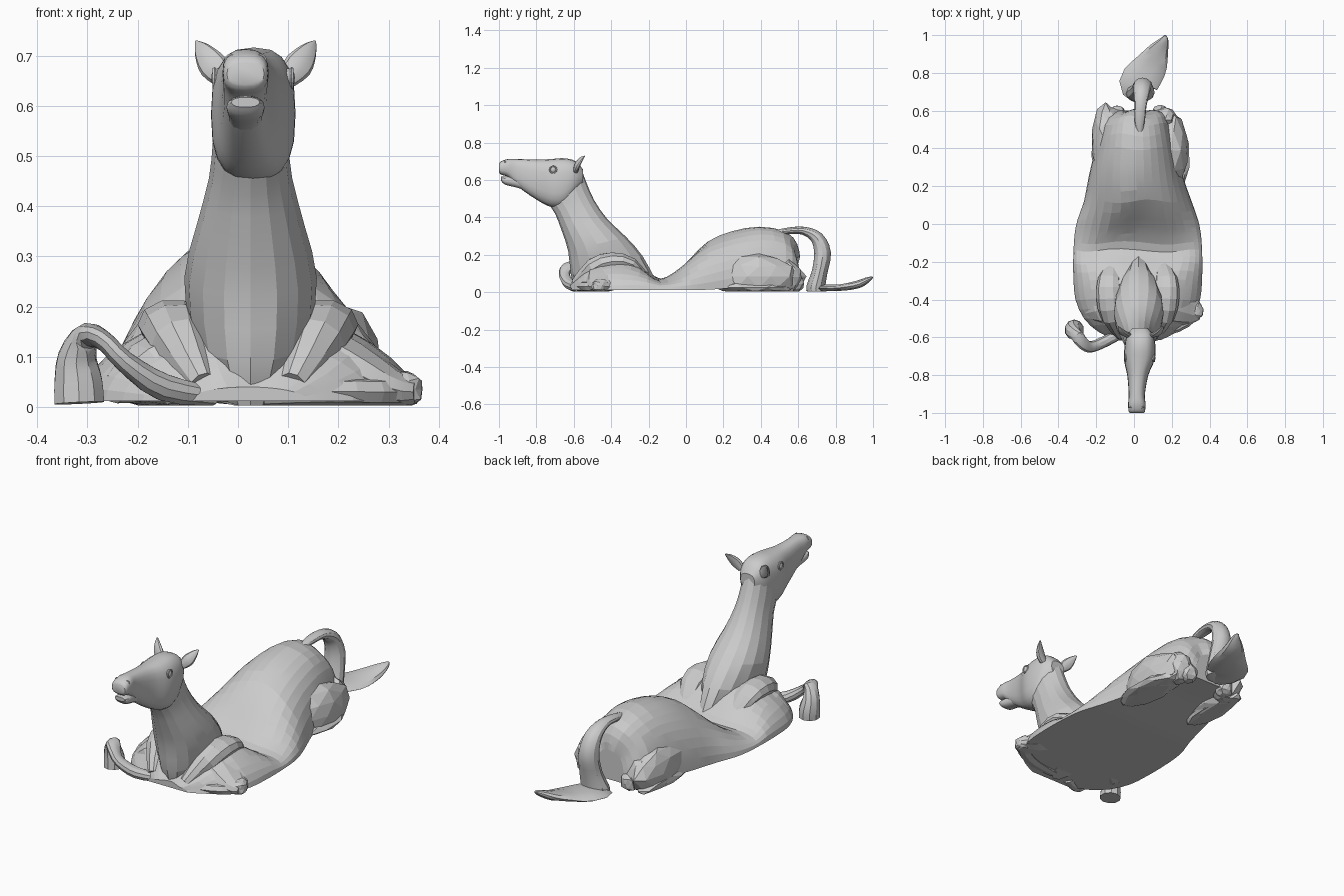
import bpy, bmesh, math, random
from mathutils import Vector

random.seed(4)


def spline(rows, steps):
    """Catmull-Rom interpolation of parameter rows."""
    out = []
    for i in range(len(rows) - 1):
        a, b, c, d = (rows[max(i - 1, 0)], rows[i], rows[i + 1], rows[min(i + 2, len(rows) - 1)])
        for k in range(steps):
            t = k / steps
            out.append([0.5 * (2 * q + (r - p) * t + (2 * p - 5 * q + 4 * r - s) * t * t
                               + (3 * q - p - 3 * r + s) * t ** 3) for p, q, r, s in zip(a, b, c, d)])
    return out + [list(rows[-1])]


def power(v, p):
    return math.copysign(abs(v) ** p, v)


def ring(c, u, v, n, p=1.0):
    angles = [2 * math.pi * i / n for i in range(n)]
    return [c + u * power(math.cos(a), p) + v * power(math.sin(a), p) for a in angles]


def loft(name, rings, smooth=None):
    bm = bmesh.new()
    loops = [[bm.verts.new((q[0], q[1], max(q[2], 0.003))) for q in r] for r in rings]
    n = len(loops[0])
    for a, b in zip(loops, loops[1:]):
        for i in range(n):
            bm.faces.new((a[i], a[(i + 1) % n], b[(i + 1) % n], b[i]))
    bm.faces.new(loops[0])
    bm.faces.new(loops[-1])
    bmesh.ops.recalc_face_normals(bm, faces=bm.faces)
    return finish(name, bm, smooth)


def finish(name, bm, smooth):
    mesh = bpy.data.meshes.new(name)
    bm.to_mesh(mesh)
    bm.free()
    ob = bpy.data.objects.new(name, mesh)
    bpy.context.collection.objects.link(ob)
    if smooth:
        bpy.ops.object.select_all(action='DESELECT')
        ob.select_set(True)
        bpy.context.view_layer.objects.active = ob
        bpy.ops.object.shade_smooth_by_angle(angle=math.radians(smooth))
    return ob


def tube(name, rows, side, steps=3, n=10, smooth=30):
    """Rows are x, y, z, radius along side, radius across."""
    rows = spline(rows, steps)
    pts = [Vector(r[:3]) for r in rows]
    rings = []
    for i, r in enumerate(rows):
        t = (pts[min(i + 1, len(pts) - 1)] - pts[max(i - 1, 0)]).normalized()
        u = Vector(side)
        u = (u - t * u.dot(t)).normalized()
        rings.append(ring(pts[i], u * r[3], t.cross(u) * r[4], n))
    return loft(name, rings, smooth)


def lump(name, c, size, jag=0.0, smooth=None, sub=2):
    """Ellipsoid with optional crumpled surface."""
    bm = bmesh.new()
    bmesh.ops.create_icosphere(bm, subdivisions=sub, radius=1)
    for v in bm.verts:
        k = 1 + random.uniform(-jag, jag)
        v.co = Vector((c[i] + v.co[i] * size[i] * k for i in range(3)))
        v.co.z = max(v.co.z, 0.003)
    return finish(name, bm, smooth)


def vertical_rings(rows, n, p):
    """Rows are y, centre x, half width, top z, bottom z."""
    return [ring(Vector((cx, y, (t + b) / 2)), Vector((w, 0, 0)), Vector((0, 0, (t - b) / 2)), n, p)
            for y, cx, w, t, b in spline(rows, 3)]


# Collapsed torso: y, centre x, half width, height, section exponent
torso = [(0.60, 0.02, 0.09, 0.19, 1), (0.585, 0.02, 0.145, 0.26, 1), (0.53, 0.01, 0.185, 0.325, 0.95),
         (0.40, 0.01, 0.215, 0.35, 0.95), (0.25, 0.01, 0.25, 0.325, 1), (0.12, 0.02, 0.285, 0.275, 1.1),
         (0.02, 0.02, 0.32, 0.185, 1.1), (-0.06, 0.02, 0.335, 0.11, 1), (-0.14, 0.02, 0.34, 0.07, 0.8),
         (-0.21, 0.02, 0.342, 0.115, 0.85), (-0.30, 0.02, 0.34, 0.185, 1.1), (-0.40, 0.02, 0.33, 0.21, 1.2),
         (-0.50, 0.02, 0.285, 0.175, 1.15), (-0.57, 0.02, 0.21, 0.10, 1.1), (-0.615, 0.02, 0.12, 0.04, 1)]
rings = []
for y, cx, w, h, p in spline(torso, 2):
    arc = [math.pi * i / 18 for i in range(19)]
    base = 0.012 + 0.02 * max(0, min(1, (y - 0.1) / 0.3))
    rings.append([(cx + w * power(math.cos(a), p), y + 0.01 * math.sin(5 * a + 9 * y) * math.sin(a),
                   base + (h - base) * abs(math.sin(a)) ** p) for a in arc])
loft("torso", rings, 8)

# Neck: back y, back z, front y, front z, half width
neck = [(-0.16, 0.06, -0.59, 0.0, 0.06), (-0.23, 0.19, -0.615, 0.09, 0.115), (-0.32, 0.295, -0.63, 0.22, 0.132),
        (-0.42, 0.39, -0.665, 0.33, 0.108), (-0.49, 0.49, -0.70, 0.42, 0.083),
        (-0.53, 0.58, -0.735, 0.48, 0.075), (-0.56, 0.66, -0.74, 0.57, 0.068)]
rings = []
for by, bz, fy, fz, w in spline(neck, 2):
    back, front = Vector((0.025, by, bz)), Vector((0.025, fy, fz))
    rings.append(ring((back + front) / 2, Vector((w, 0, 0)), (back - front) / 2, 16, 0.95))
loft("neck", rings, 12)

# Head and lower jaw
head = [(-1.0, 0.015, 0.037, 0.685, 0.642), (-0.988, 0.015, 0.044, 0.70, 0.628),
        (-0.95, 0.015, 0.046, 0.712, 0.615), (-0.90, 0.015, 0.043, 0.712, 0.565),
        (-0.80, 0.02, 0.056, 0.708, 0.495), (-0.72, 0.028, 0.081, 0.712, 0.455),
        (-0.65, 0.032, 0.082, 0.716, 0.46), (-0.59, 0.032, 0.07, 0.70, 0.53), (-0.55, 0.032, 0.04, 0.655, 0.58)]
loft("head", vertical_rings(head, 20, 0.75), 35)
jaw = [(-0.99, 0.015, 0.028, 0.617, 0.597), (-0.968, 0.015, 0.038, 0.62, 0.575),
       (-0.91, 0.015, 0.035, 0.62, 0.56), (-0.86, 0.015, 0.035, 0.61, 0.545)]
loft("lower_jaw", vertical_rings(jaw, 14, 0.85), 35)

# Ears, eyes and nostrils
for s, label in ((-1, "left"), (1, "right")):
    ear = [(0.058, -0.59, 0.65, 0.02, 0.014), (0.085, -0.58, 0.68, 0.029, 0.014),
           (0.106, -0.56, 0.71, 0.018, 0.009), (0.118, -0.542, 0.728, 0.003, 0.003)]
    tube(label + "_ear", [(0.035 + s * x, y, z, a, b) for x, y, z, a, b in ear], (0.7, 0, -0.7 * s))
    lump(label + "_eye", (0.03 + s * 0.07, -0.71, 0.655), (0.014, 0.017, 0.02), 0, 60)
    bpy.ops.mesh.primitive_torus_add(location=(0.03 + s * 0.077, -0.71, 0.655), rotation=(0, math.pi / 2, 0),
                                     major_radius=0.018, minor_radius=0.004, major_segments=16, minor_segments=6)
    bpy.context.object.name = label + "_eyelid"
    bpy.ops.mesh.primitive_torus_add(location=(0.015 + s * 0.031, -0.972, 0.692), rotation=(1.2, 0, s * 0.6),
                                     major_radius=0.009, minor_radius=0.004, major_segments=12, minor_segments=6)
    bpy.context.object.name = label + "_nostril"

# Shoulder folds beside the neck and the spread upper arms
for s, label in ((-1, "left"), (1, "right")):
    fold = [(0.13, -0.21, 0.07, 0.03, 0.02), (0.15, -0.29, 0.15, 0.06, 0.035), (0.15, -0.39, 0.165, 0.07, 0.05),
            (0.135, -0.49, 0.13, 0.06, 0.055), (0.09, -0.58, 0.04, 0.03, 0.04)]
    tube(label + "_shoulder", [(0.02 + s * x, *r) for x, *r in fold], (1, 0, 0.0), 2, 10, 12)
    arm = [(0.12, -0.40, 0.11, 0.12, 0.07), (0.21, -0.43, 0.07, 0.11, 0.06), (0.29, -0.46, 0.035, 0.075, 0.04),
           (0.335, -0.47, 0.03, 0.035, 0.025)]
    if s < 0:
        arm = arm[:2] + [(0.27, -0.46, 0.035, 0.05, 0.03)]
    tube(label + "_upper_arm", [(0.02 + s * x, *r) for x, *r in arm], (0, 1, 0), 2, 10, 12)

# Left foreleg curling up and ending in a bell hoof
tube("left_foreleg", [(-0.05, -0.57, 0.02, 0.025, 0.02), (-0.15, -0.62, 0.04, 0.03, 0.028),
                      (-0.225, -0.65, 0.09, 0.03, 0.022), (-0.265, -0.635, 0.13, 0.035, 0.02),
                      (-0.30, -0.595, 0.142, 0.035, 0.026), (-0.32, -0.57, 0.10, 0.042, 0.04),
                      (-0.318, -0.56, 0.05, 0.052, 0.05), (-0.316, -0.56, 0.008, 0.054, 0.052)],
     (0, 1, 0))

# Right foreleg tucked underneath
tube("right_foreleg", [(0.05, -0.56, 0.02, 0.03, 0.02), (0.17, -0.55, 0.03, 0.04, 0.028),
                       (0.27, -0.51, 0.03, 0.04, 0.03), (0.335, -0.45, 0.03, 0.034, 0.03)], (0, 1, 0), 2, 8, 10)
lump("right_fore_hoof", (0.33, -0.46, 0.035), (0.042, 0.045, 0.04), 0.1)

# Folded hind legs: thigh, crumpled shank and hoof
for label, x, sx, y in (("left", -0.15, 0.075, 0.44), ("right", 0.195, 0.095, 0.39)):
    s = math.copysign(1, x)
    lump(label + "_thigh", (x, y, 0.085), (sx, 0.20, 0.115), 0.06)
    lump(label + "_hock", (x - s * 0.03, 0.55, 0.08), (0.06, 0.065, 0.09), 0.1)
    lump(label + "_shank", (x + s * 0.01, y - 0.02, 0.025), (sx * 0.9, 0.2, 0.035), 0.1)
    lump(label + "_hind_hoof", (x - s * 0.06, 0.585, 0.045), (0.045, 0.045, 0.05), 0.12)

# Tail arch, then the flat fan lying on the ground
tube("tail_arch", [(0.03, 0.47, 0.315, 0.012, 0.015), (0.03, 0.55, 0.328, 0.028, 0.018),
                   (0.035, 0.63, 0.328, 0.032, 0.022), (0.04, 0.70, 0.29, 0.043, 0.035),
                   (0.045, 0.73, 0.21, 0.05, 0.045), (0.045, 0.715, 0.11, 0.06, 0.042),
                   (0.035, 0.695, 0.03, 0.075, 0.05), (0.03, 0.70, 0.008, 0.075, 0.05)], (1, 0, 0), 3, 12)
tube("tail_fan", [(0.045, 0.66, 0.012, 0.04, 0.008), (0.02, 0.735, 0.022, 0.10, 0.018),
                  (0.085, 0.83, 0.025, 0.09, 0.018), (0.13, 0.92, 0.042, 0.055, 0.022),
                  (0.16, 0.975, 0.068, 0.024, 0.014), (0.165, 0.998, 0.08, 0.006, 0.004)], (1, 0, 0), 3, 10)
